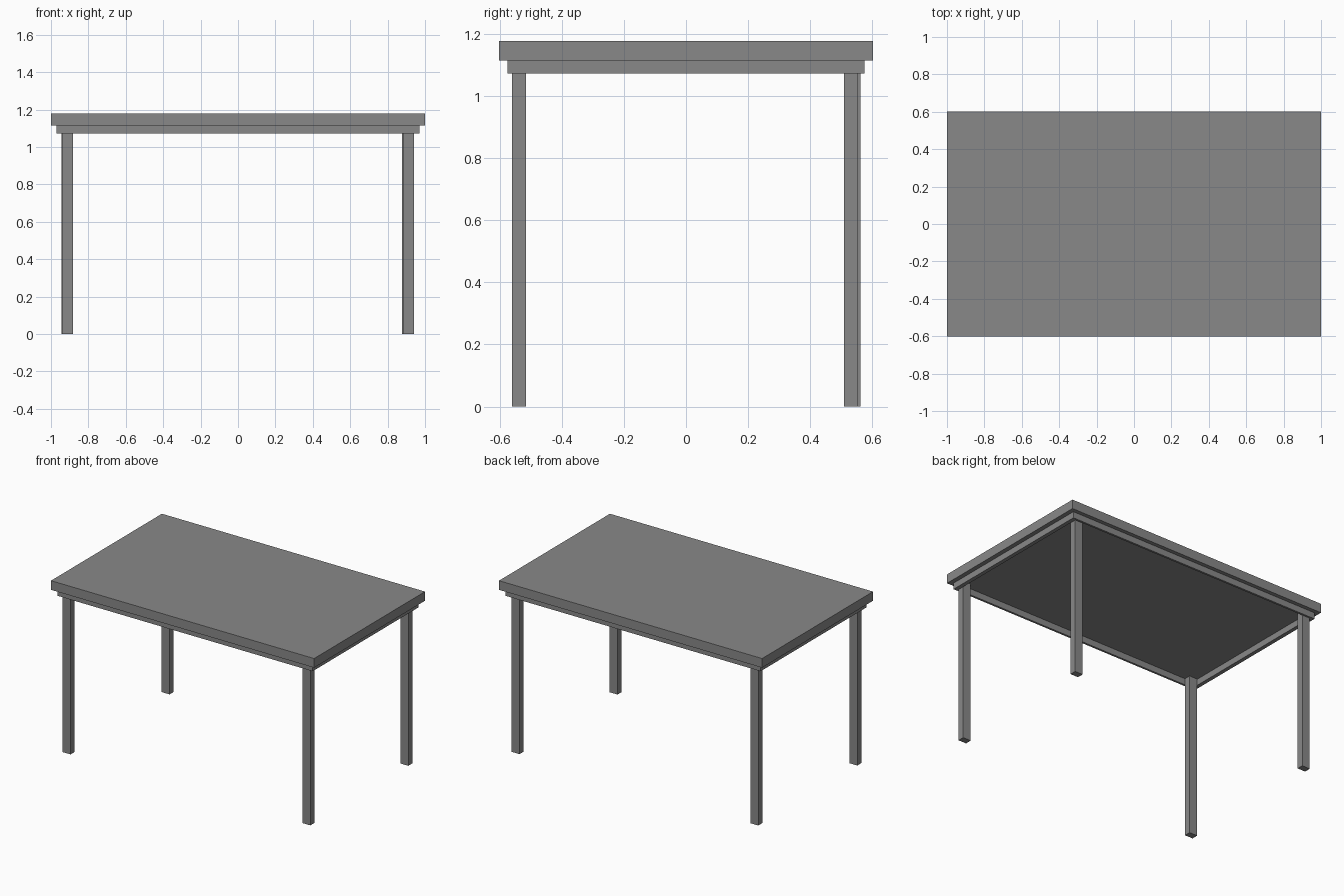
import bpy

cube = bpy.data.objects.get("Cube")
if cube:
    bpy.data.objects.remove(cube, do_unlink=True)

# One grey finish for the whole table
grey = bpy.data.materials.new("mid_grey")
grey.use_nodes = True
colour = (0.25, 0.25, 0.25, 1)
grey.diffuse_color = colour
grey.node_tree.nodes["Principled BSDF"].inputs["Base Color"].default_value = colour


def box(name, low, high):
    """Box spanning two opposite corners."""
    centre = [(a + b) / 2 for a, b in zip(low, high)]
    bpy.ops.mesh.primitive_cube_add(size=1, location=centre)
    obj = bpy.context.object
    obj.name = name
    obj.scale = [b - a for a, b in zip(low, high)]
    bpy.ops.object.transform_apply(location=False, rotation=False, scale=True)
    obj.data.materials.append(grey)
    return obj


TOP, UNDERSIDE, APRON_BOTTOM = 1.178, 1.115, 1.072
APRON_X, APRON_Y = 0.97, 0.575      # outer half sizes of the apron
RAIL_X, RAIL_Y = 0.027, 0.014       # rail thicknesses
LEG_X, LEG_Y = 0.06, 0.044          # leg section

# Tabletop slab
box("tabletop", (-1, -0.602, UNDERSIDE), (1, 0.602, TOP))

# Apron: long rails front and back, short rails between them
inner_y = APRON_Y - RAIL_Y
for name, y in (("front_rail", -APRON_Y), ("back_rail", inner_y)):
    box(name, (-APRON_X, y, APRON_BOTTOM), (APRON_X, y + RAIL_Y, UNDERSIDE))
for name, x in (("right_rail", -APRON_X), ("left_rail", APRON_X - RAIL_X)):
    box(name, (x, -inner_y, APRON_BOTTOM), (x + RAIL_X, inner_y, UNDERSIDE))

# Legs, tucked into the apron corners with slight offsets
legs = {
    "front_right_leg": (-0.941, -0.56),
    "front_left_leg": (0.882, -0.56),
    "back_right_leg": (-0.943, 0.518),
    "back_left_leg": (0.878, 0.509),
}
for name, (x, y) in legs.items():
    box(name, (x, y, 0), (x + LEG_X, y + LEG_Y, UNDERSIDE))
